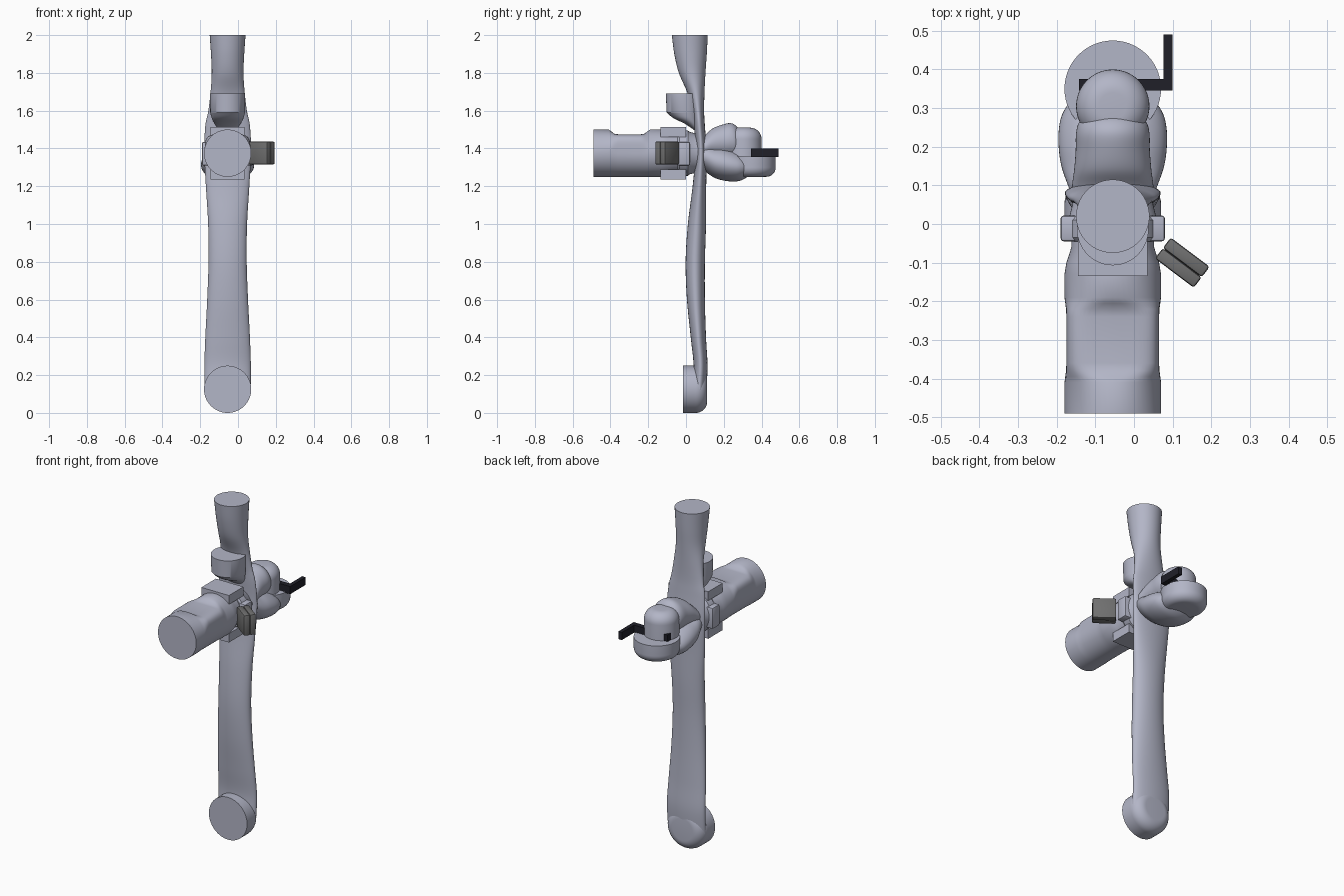
import bpy, bmesh
from math import sin, cos, pi, radians
from mathutils import Matrix

if "Cube" in bpy.data.objects:
    bpy.data.objects.remove(bpy.data.objects["Cube"], do_unlink=True)

CX = -0.055   # centre line of the body
AXIS_Z = 1.375  # height of the barrel axis
SEGMENTS = 56


def material(name, colour):
    mat = bpy.data.materials.new(name)
    mat.use_nodes = True
    mat.diffuse_color = (*colour, 1)
    for node in mat.node_tree.nodes:
        if node.type == 'BSDF_PRINCIPLED':
            node.inputs["Base Color"].default_value = (*colour, 1)
    return mat


LIGHT = material("light steel", (0.45, 0.465, 0.57))
GREY = material("mid grey", (0.16, 0.16, 0.16))
BLACK = material("near black", (0.014, 0.014, 0.022))


def finish(name, bm, mat, angle=35):
    bmesh.ops.recalc_face_normals(bm, faces=bm.faces)
    mesh = bpy.data.meshes.new(name)
    bm.to_mesh(mesh)
    bm.free()
    mesh.materials.append(mat)
    obj = bpy.data.objects.new(name, mesh)
    bpy.context.collection.objects.link(obj)
    bpy.ops.object.select_all(action='DESELECT')
    obj.select_set(True)
    bpy.context.view_layer.objects.active = obj
    bpy.ops.object.shade_smooth_by_angle(angle=radians(angle))
    return obj


def smooth_rings(rings, steps=6):
    """Spline through the control rings."""
    out = []
    last = len(rings) - 1
    for i in range(last):
        quad = [rings[max(0, min(last, i + k))] for k in (-1, 0, 1, 2)]
        for s in range(steps):
            t = s / steps
            out.append([0.5 * (2 * b + (c - a) * t + (2 * a - 5 * b + 4 * c - d) * t * t
                               + (3 * b - a - 3 * c + d) * t ** 3)
                        for a, b, c, d in zip(*quad)])
    return out + [list(rings[-1])]


def power(value, n):
    return abs(value) ** (2 / n) * (1 if value >= 0 else -1)


def loft(name, axis, rings, mat=LIGHT):
    """Ring: position, centre, half width, half depth, [upper depth, upper squareness]."""
    bm = bmesh.new()
    loops = []
    for ring in rings:
        pos, centre, rx, rd = ring[:4]
        upper, square = ring[4:6] if len(ring) > 4 else (rd, 2)
        loop = []
        for k in range(SEGMENTS):
            a = 2 * pi * k / SEGMENTS
            top = sin(a) > 0
            n = square if top else 2
            x = CX + rx * power(cos(a), n)
            d = centre + (upper if top else rd) * power(sin(a), n)
            loop.append(bm.verts.new((x, d, pos) if axis == 'z' else (x, pos, d)))
        loops.append(loop)
    for low, high in zip(loops, loops[1:]):
        for k in range(SEGMENTS):
            j = (k + 1) % SEGMENTS
            bm.faces.new((low[k], low[j], high[j], high[k]))
    bm.faces.new(loops[0])
    bm.faces.new(loops[-1])
    return finish(name, bm, mat)


def rounded_plug(name, axis, centre, radius, flat, end, bevel):
    """Disc with one flat end and one rounded end."""
    way = 1 if end > flat else -1
    rings = [(flat, centre, radius, radius)]
    for k in range(10):
        a = pi / 2 * k / 9
        r = radius - bevel + bevel * cos(a)
        rings.append((end - way * bevel * (1 - sin(a)), centre, r, r))
    return loft(name, axis, rings)


def box(name, low, high, mat=LIGHT, bevel=0.0, spin=0.0):
    bm = bmesh.new()
    bmesh.ops.create_cube(bm, size=1)
    size = [h - l for l, h in zip(low, high)]
    bmesh.ops.scale(bm, vec=size, verts=bm.verts)
    if bevel:
        bmesh.ops.bevel(bm, geom=bm.edges[:], offset=bevel, segments=2,
                        profile=0.5, affect='EDGES')
    centre = [(l + h) / 2 for l, h in zip(low, high)]
    bmesh.ops.transform(bm, verts=bm.verts,
                        matrix=Matrix.Translation(centre) @ Matrix.Rotation(spin, 4, 'Z'))
    return finish(name, bm, mat)


# Tall post: height, front, back, half width
post = [(.12, .03, .108, .122), (.25, .04, .114, .123), (.4, .025, .106, .118),
        (.6, .005, .1, .108), (.8, -.002, .1, .101), (1, .01, .106, .103),
        (1.2, .035, .107, .115), (1.38, .05, .11, .124), (1.52, .042, .1, .118),
        (1.6, .032, .096, .102), (1.7, .005, .098, .09), (1.8, -.038, .103, .084),
        (1.9, -.062, .11, .088), (2, -.075, .115, .095)]
loft("post", 'z', smooth_rings([(z, (f + b) / 2, w, (b - f) / 2) for z, f, b, w in post]))

# Foot pad at the bottom of the post
rounded_plug("foot_pad", 'y', .125, .125, -.015, .112, .06)

# Forward stub with a flat top, blended into the post
loft("front_stub", 'z', smooth_rings(
    [(1.49, .065, .04, .012), (1.53, .035, .068, .04), (1.56, .006, .084, .072),
     (1.59, -.01, .092, .092)]) + [(1.69, -.012, .093, .095)])

# Barrel with a flattened seat on its upper side
barrel = [(-.49, .125, .125, 2), (-.41, .125, .125, 2), (-.395, .123, .115, 2.5),
          (-.38, .121, .103, 4), (-.36, .12, .1, 5), (-.24, .12, .1, 5),
          (-.22, .121, .103, 4), (-.205, .123, .115, 2.5), (-.19, .125, .125, 2),
          (-.13, .125, .125, 2), (-.1, .12, .12, 2), (-.06, .107, .107, 2),
          (.04, .105, .105, 2)]
loft("barrel", 'y', [(y, AXIS_Z, r, .125 if y < -.12 else r, up, n)
                     for y, r, up, n in barrel])

# Collar, side lugs and clamp blocks
loft("collar", 'y', [(-.045, AXIS_Z, .112, .112), (-.035, AXIS_Z, .12, .12),
                     (.01, AXIS_Z, .12, .12), (.02, AXIS_Z, .112, .112),
                     (.07, AXIS_Z, .1, .1)])
box("side_lugs", (CX - .135, -.045, 1.31), (CX + .135, .022, 1.435), bevel=.008)
for label, low in (("upper", 1.46), ("lower", 1.235)):
    box(label + "_clamp_block", (CX - .09, -.135, low), (CX + .09, 0, low + .053))

# Rear joint: broad lower lobes and a narrower arm above
loft("rear_lobes", 'y', smooth_rings(
    [(.06, 1.37, .1, .05), (.1, 1.355, .116, .075), (.15, 1.33, .133, .085),
     (.2, 1.318, .14, .088), (.25, 1.308, .139, .083), (.29, 1.302, .128, .072),
     (.325, 1.3, .1, .05), (.34, 1.3, .05, .025)]))
loft("rear_arm", 'y', smooth_rings(
    [(.06, 1.39, .105, .05), (.1, 1.405, .105, .065), (.14, 1.425, .1, .08),
     (.19, 1.435, .096, .09), (.235, 1.44, .095, .094), (.265, 1.435, .086, .085),
     (.285, 1.43, .06, .06)]))

# Rear dome standing in a round cup
rounded_plug("rear_dome", 'z', .305, .095, 1.28, 1.51, .06)
rounded_plug("rear_cup", 'z', .35, .125, 1.36, 1.25, .05)

# Bent dark bar through the dome
box("bar_cross", (-.142, .345, 1.355), (.1, .375, 1.4), BLACK)
box("bar_tip", (.077, .345, 1.355), (.1, .49, 1.4), BLACK)

# Grey side block in two halves, turned outward
turn = radians(-37)
for side, label in ((1, "rear"), (-1, "front")):
    x = .125 - side * .017 * sin(turn)
    y = -.1 + side * .017 * cos(turn)
    box("side_block_" + label, (x - .063, y - .017, 1.315), (x + .063, y + .017, 1.437),
        GREY, .007, turn)
